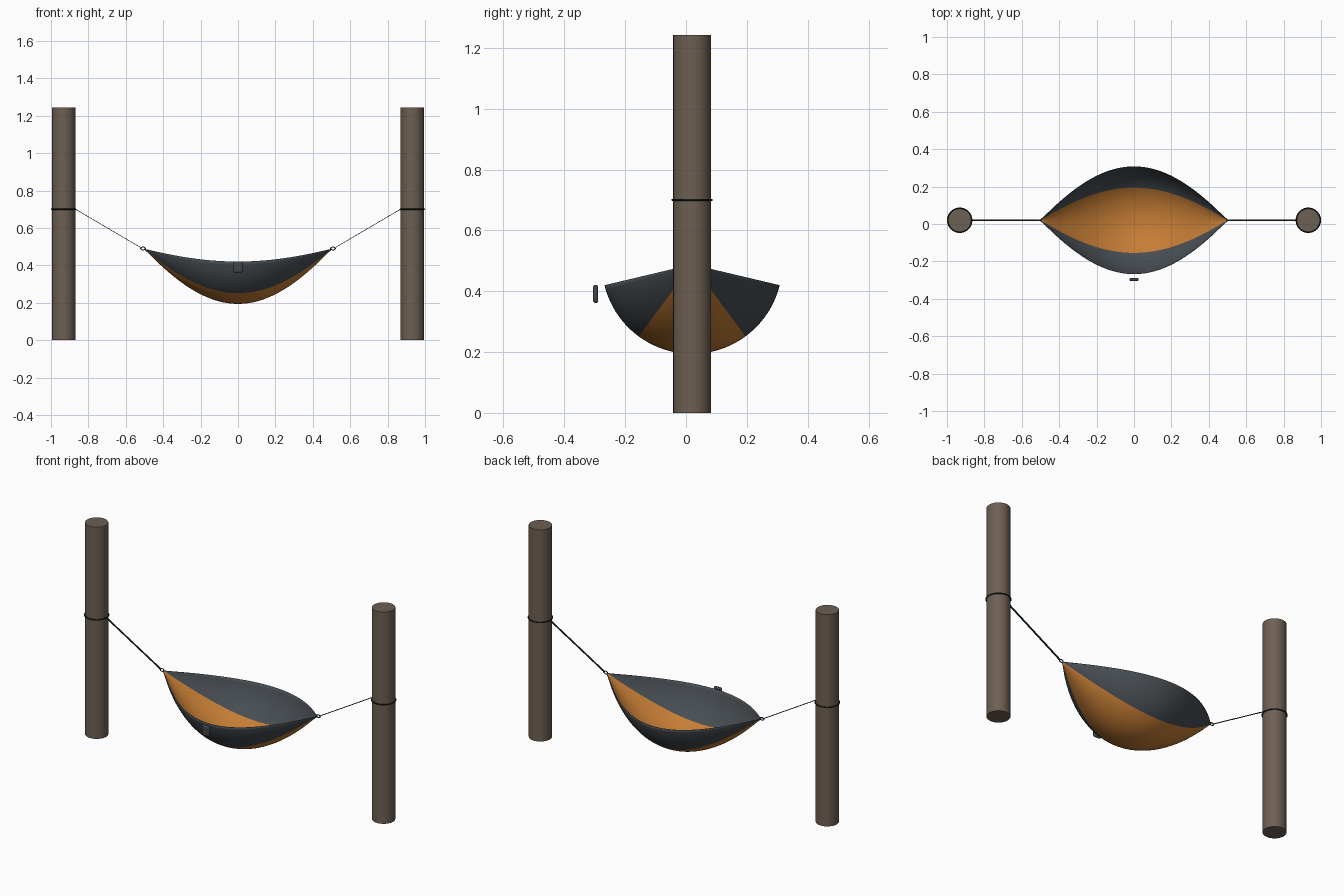
import bpy, bmesh, math
from mathutils import Vector

if "Cube" in bpy.data.objects:
    bpy.data.objects.remove(bpy.data.objects["Cube"])

CY = 0.02            # hammock and posts sit slightly behind centre
PX, PR = 0.932, 0.062


def mat(name, rgb):
    m = bpy.data.materials.new(name)
    m.diffuse_color = (*rgb, 1)
    m.use_nodes = True
    m.node_tree.nodes["Principled BSDF"].inputs["Base Color"].default_value = m.diffuse_color
    return m


grey = mat("slate fabric", (0.064, 0.075, 0.085))
orange = mat("orange fabric", (0.56, 0.205, 0.035))
wood = mat("brown wood", (0.155, 0.115, 0.085))
black = mat("black strap", (0.010, 0.012, 0.013))
metal = mat("dark metal", (0.055, 0.063, 0.07))


def smooth(ob, angle=40):
    bpy.ops.object.select_all(action='DESELECT')
    ob.select_set(True)
    bpy.context.view_layer.objects.active = ob
    bpy.ops.object.shade_smooth_by_angle(angle=math.radians(angle))


def finish(name, m):
    ob = bpy.context.object
    ob.name = name
    ob.data.materials.append(m)
    smooth(ob)
    return ob


# hammock body: circular-arc cross-section shrinking to a point at both ends
R, AMAX, L, ZEND = 0.2956, math.radians(76.2), 0.5, 0.488
NU, NV = 48, 42
bm = bmesh.new()
rows = []
for i in range(NU + 1):
    t = -1 + 2 * i / NU
    f = max(0.015, 0.5 * (1 - t * t) + 0.5 * math.cos(t * math.pi / 2))
    row = []
    for j in range(NV + 1):
        a = AMAX * (-1 + 2 * j / NV)
        drop = 0.068 + R * (math.cos(a) - math.cos(AMAX))
        row.append(bm.verts.new((L * t, CY + f * R * math.sin(a), ZEND - f * drop)))
    rows.append(row)
for i in range(NU):
    for j in range(NV):
        face = bm.faces.new((rows[i][j], rows[i][j + 1], rows[i + 1][j + 1], rows[i + 1][j]))
        face.material_index = 1 if 11 <= j < 31 else 0   # orange centre panel
me = bpy.data.meshes.new("hammock_fabric")
bm.to_mesh(me)
bm.free()
fabric = bpy.data.objects.new("hammock_fabric", me)
bpy.context.collection.objects.link(fabric)
me.materials.append(grey)
me.materials.append(orange)
mod = fabric.modifiers.new("cloth thickness", 'SOLIDIFY')
mod.thickness = 0.002
mod.offset = 0
smooth(fabric)

for side, s in (("left", -1), ("right", 1)):
    # post
    bpy.ops.mesh.primitive_cylinder_add(vertices=32, radius=PR, depth=1.243,
                                        location=(s * PX, CY, 0.6215))
    finish(side + "_post", wood)
    # strap loop round the post
    bpy.ops.mesh.primitive_torus_add(major_radius=0.0645, minor_radius=0.0035, major_segments=40,
                                     minor_segments=8, location=(s * PX, CY, 0.70))
    finish(side + "_post_loop", black)
    # flat suspension strap
    a, b = Vector((s * 0.515, CY, 0.492)), Vector((s * 0.869, CY, 0.70))
    d = b - a
    tilt = -math.atan2(d.z, d.x)
    bpy.ops.mesh.primitive_cube_add(size=1, location=(a + b) / 2, rotation=(0, tilt, 0))
    bpy.context.object.scale = (d.length, 0.010, 0.003)
    finish(side + "_strap", black)
    # connecting ring at the gathered end
    bpy.ops.mesh.primitive_torus_add(major_radius=0.010, minor_radius=0.003, major_segments=20,
                                     minor_segments=8, location=(s * 0.508, CY, 0.490),
                                     rotation=(math.pi / 2, 0, 0))
    bpy.context.object.scale = (1.2, 0.8, 1)
    finish(side + "_end_ring", metal)

# small stuff pouch on the front
bpy.ops.mesh.primitive_cube_add(size=1, location=(0, -0.297, 0.391))
bpy.context.object.scale = (0.048, 0.017, 0.06)
bpy.ops.object.transform_apply(location=False, rotation=False, scale=True)
pouch = finish("stuff_pouch", metal)
bev = pouch.modifiers.new("soft edges", 'BEVEL')
bev.width = 0.008
bev.segments = 3
